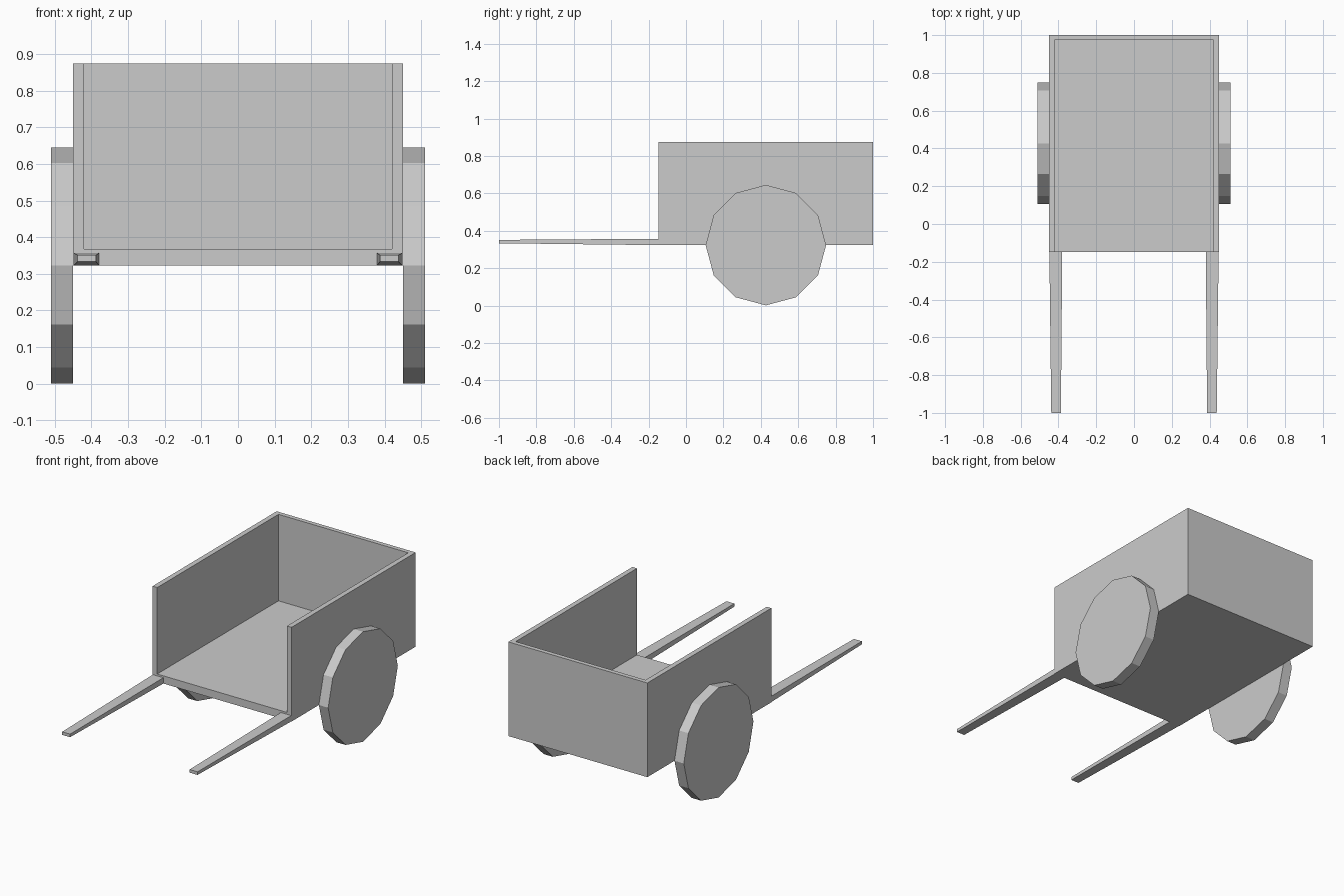
import bpy, bmesh
from math import pi
from mathutils import Matrix

if "Cube" in bpy.data.objects:
    bpy.data.objects.remove(bpy.data.objects["Cube"])


def make_object(name, bm):
    bmesh.ops.recalc_face_normals(bm, faces=bm.faces)
    mesh = bpy.data.meshes.new(name)
    bm.to_mesh(mesh)
    bm.free()
    obj = bpy.data.objects.new(name, mesh)
    bpy.context.collection.objects.link(obj)
    return obj


def box(name, lo, hi):
    bm = bmesh.new()
    bmesh.ops.create_cube(bm, size=1)
    for v in bm.verts:
        v.co = [a + (c + 0.5) * (b - a) for a, b, c in zip(lo, hi, v.co)]
    return make_object(name, bm)


def mirror_x(obj):
    obj.modifiers.new("mirror", 'MIRROR').use_axis[0] = True


# Cart bed: a box hollowed out through the top and the front
bed = box("cart_bed", (-0.45, -0.147, 0.323), (0.45, 1.0, 0.874))
cutter = box("bed_cutter", (-0.42, -0.3, 0.368), (0.42, 0.974, 1.1))
cutter.hide_render = True
cutter.hide_viewport = True
cut = bed.modifiers.new("hollow", 'BOOLEAN')
cut.operation = 'DIFFERENCE'
cut.solver = 'EXACT'
cut.object = cutter

# Wheels: twelve-sided solid discs against the bed sides
bm = bmesh.new()
bmesh.ops.create_cone(bm, cap_ends=True, segments=12, radius1=0.322,
                      radius2=0.322, depth=0.06)
bmesh.ops.transform(bm, verts=bm.verts,
                    matrix=Matrix.Translation((0.48, 0.427, 0.323))
                    @ Matrix.Rotation(pi / 2, 4, 'Y'))
mirror_x(make_object("wheels", bm))

# Shafts: boxes that taper towards the front grip
shaft = box("shafts", (0.38, -1.0, 0.323), (0.448, -0.147, 0.357))
for v in shaft.data.vertices:
    if v.co.y < -0.5:
        v.co.x = 0.387 if v.co.x < 0.41 else 0.438
        v.co.z = 0.333 if v.co.z < 0.34 else 0.351
mirror_x(shaft)
